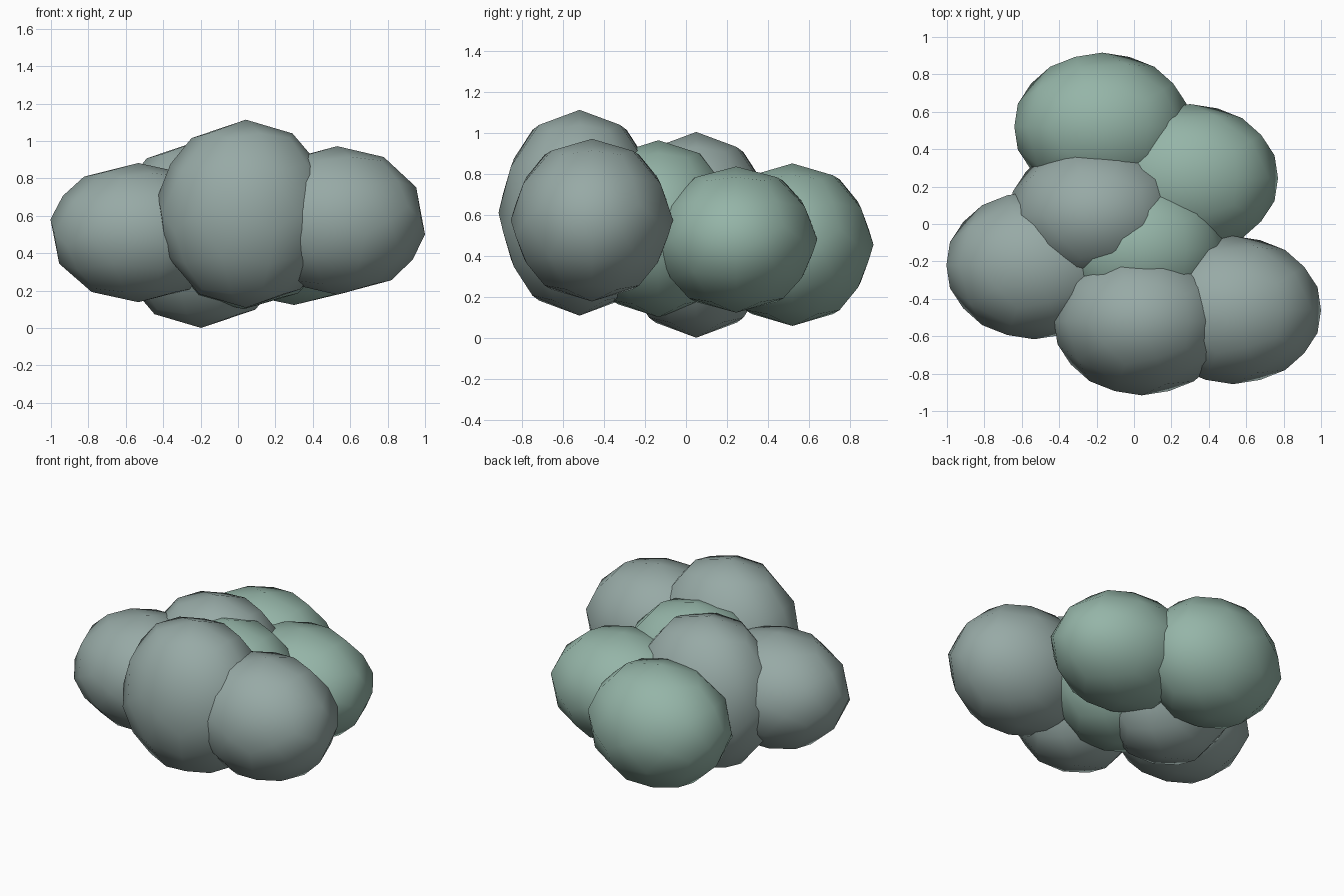
import bpy

if "Cube" in bpy.data.objects:
    bpy.data.objects.remove(bpy.data.objects["Cube"])


def material(name, rgb):
    m = bpy.data.materials.new(name)
    m.diffuse_color = (*rgb, 1)
    m.use_nodes = True
    m.node_tree.nodes["Principled BSDF"].inputs["Base Color"].default_value = m.diffuse_color
    return m


grey = material("grey_leaf", (0.31, 0.40, 0.38))
green = material("green_leaf", (0.30, 0.46, 0.39))


def clump(name, centre, half_height, mat):
    """One rounded foliage lump: icosahedron smoothed by one subdivision."""
    bpy.ops.mesh.primitive_ico_sphere_add(subdivisions=1, radius=1, location=centre)
    ob = bpy.context.object
    ob.name = name
    # subdivision shrinks the solid, to about 0.738 at the poles
    ob.scale = (0.637, 0.532, half_height / 0.738)
    mod = ob.modifiers.new("round", 'SUBSURF')
    mod.levels = mod.render_levels = 1
    ob.data.materials.append(mat)
    bpy.ops.object.shade_smooth()


# name, centre, half height, material
clumps = [
    ("back_clump", (-0.17, 0.52, 0.455), 0.395, green),
    ("right_clump", (0.30, 0.245, 0.48), 0.355, green),
    ("core_clump", (0.03, -0.135, 0.533), 0.43, green),
    ("middle_clump", (-0.197, 0.05, 0.503), 0.50, grey),
    ("left_clump", (-0.533, -0.22, 0.51), 0.37, grey),
    ("front_clump", (0.042, -0.52, 0.611), 0.50, grey),
    ("front_right_clump", (0.53, -0.46, 0.575), 0.395, grey),
]
for c in clumps:
    clump(*c)
